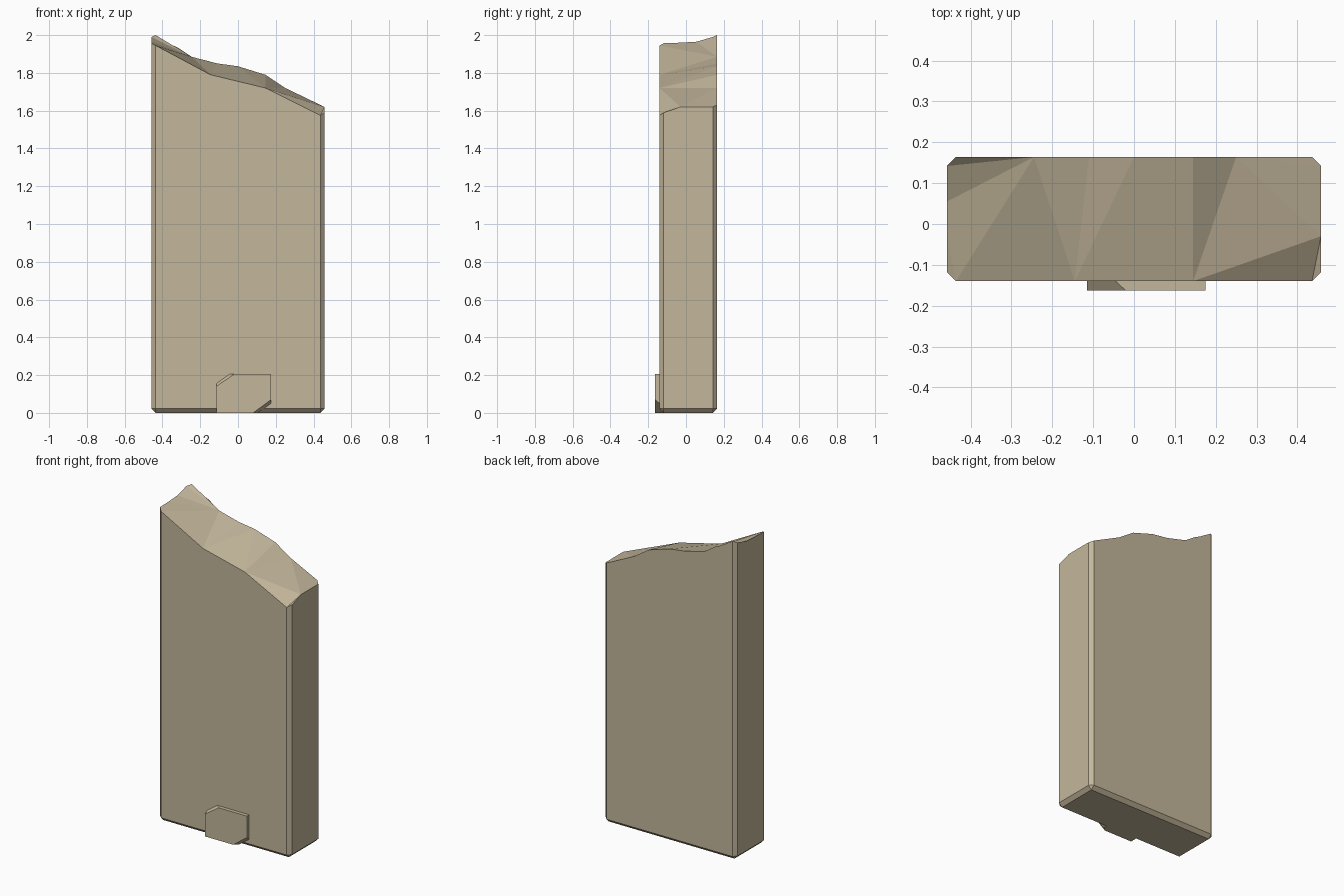
import bpy, bmesh

if "Cube" in bpy.data.objects:
    bpy.data.objects.remove(bpy.data.objects["Cube"])

stone = bpy.data.materials.new("sandstone")
stone.diffuse_color = (0.55, 0.47, 0.33, 1)
stone.use_nodes = True
stone.node_tree.nodes["Principled BSDF"].inputs["Base Color"].default_value = stone.diffuse_color


def finish(bm, name):
    bmesh.ops.recalc_face_normals(bm, faces=bm.faces)
    mesh = bpy.data.meshes.new(name)
    bm.to_mesh(mesh)
    bm.free()
    obj = bpy.data.objects.new(name, mesh)
    mesh.materials.append(stone)
    bpy.context.collection.objects.link(obj)
    return obj


def loft(name, layers):
    """Join (y, [(x, z), ...]) outlines into a closed solid."""
    bm = bmesh.new()
    rings = [[bm.verts.new((x, y, z)) for x, z in pts] for y, pts in layers]
    for a, b in zip(rings, rings[1:]):
        for i in range(len(a)):
            bm.faces.new((a[i - 1], a[i], b[i], b[i - 1]))
    bm.faces.new(rings[0])
    bm.faces.new(rings[-1])
    return finish(bm, name)


# Slab extents and edge chamfer
X, Y0, Y1, C = 0.458, -0.14, 0.164, 0.022

# Broken top edge, one profile per side, counterclockwise
front = [(-X + C, 1.945), (-0.145, 1.79), (0.145, 1.72), (X - C, 1.575)]
right = [(Y0 + C, 1.59), (-0.03, 1.62), (Y1 - C, 1.62)]
back = [(X - C, 1.63), (0.35, 1.67), (0.25, 1.72), (0.145, 1.79), (0, 1.835),
        (-0.11, 1.85), (-0.245, 1.885), (-0.32, 1.935), (-0.38, 1.96), (-X + C, 2.0)]
left = [(Y1 - C, 1.99), (0.055, 1.965), (-0.03, 1.96), (Y0 + C, 1.957)]

bm = bmesh.new()
sides = [[bm.verts.new((x, Y0, z)) for x, z in front],
         [bm.verts.new((X, y, z)) for y, z in right],
         [bm.verts.new((x, Y1, z)) for x, z in back],
         [bm.verts.new((-X, y, z)) for y, z in left]]
rim = sum(sides, [])

# Side walls, corner chamfers and bottom chamfer
low = [[bm.verts.new((s[k].co.x, s[k].co.y, C)) for k in (0, -1)] for s in sides]
base = [bm.verts.new((x, y, 0)) for x, y in
        ((-X + C, Y0 + C), (X - C, Y0 + C), (X - C, Y1 - C), (-X + C, Y1 - C))]
for i in range(4):
    j = (i + 1) % 4
    bm.faces.new([low[i][0], low[i][1]] + sides[i][::-1])
    bm.faces.new((low[i][1], low[j][0], sides[j][0], sides[i][-1]))
    bm.faces.new((base[i], base[j], low[i][1], low[i][0]))
    bm.faces.new((base[j], low[j][0], low[i][1]))
bm.faces.new(base[::-1])

# Fractured top: triangle fans around hub points
fans = {0: (13, 19, 20), 13: (14, 15, 16, 17, 18, 19), 1: (11, 12, 13, 0),
        2: (3, 5, 9, 10, 11, 1), 5: (3, 4), 9: (5, 6, 7, 8)}
for hub, chain in fans.items():
    for a, b in zip(chain, chain[1:]):
        bm.faces.new((rim[hub], rim[a], rim[b]))
slab = finish(bm, "broken_slab")

# Forked groove carved into the back
groove = [(-0.018, 1.08), (0.016, 1.08), (0.016, 1.705), (0.225, 1.81), (0.185, 1.83),
          (0.0, 1.74), (-0.13, 1.775), (-0.275, 1.935), (-0.32, 1.95), (-0.147, 1.74),
          (-0.018, 1.711)]
cutter = loft("groove_cutter", [(0.142, groove), (0.22, groove)])
cutter.hide_render = True
cut = slab.modifiers.new("groove", "BOOLEAN")
cut.operation = "DIFFERENCE"
cut.solver = "EXACT"
cut.object = cutter
bpy.context.view_layer.objects.active = slab
slab.select_set(True)
bpy.ops.object.modifier_apply(modifier="groove")
bpy.data.objects.remove(cutter)

# Small clipped plate at the foot of the front
rear = [(-0.115, 0), (0.105, 0), (0.175, 0.05), (0.175, 0.205), (-0.045, 0.205), (-0.115, 0.155)]
face = [(-0.115, 0), (0.08, 0), (0.175, 0.07), (0.175, 0.205), (-0.02, 0.205), (-0.115, 0.14)]
loft("front_plate", [(-0.11, rear), (Y0, rear), (-0.163, face)])
